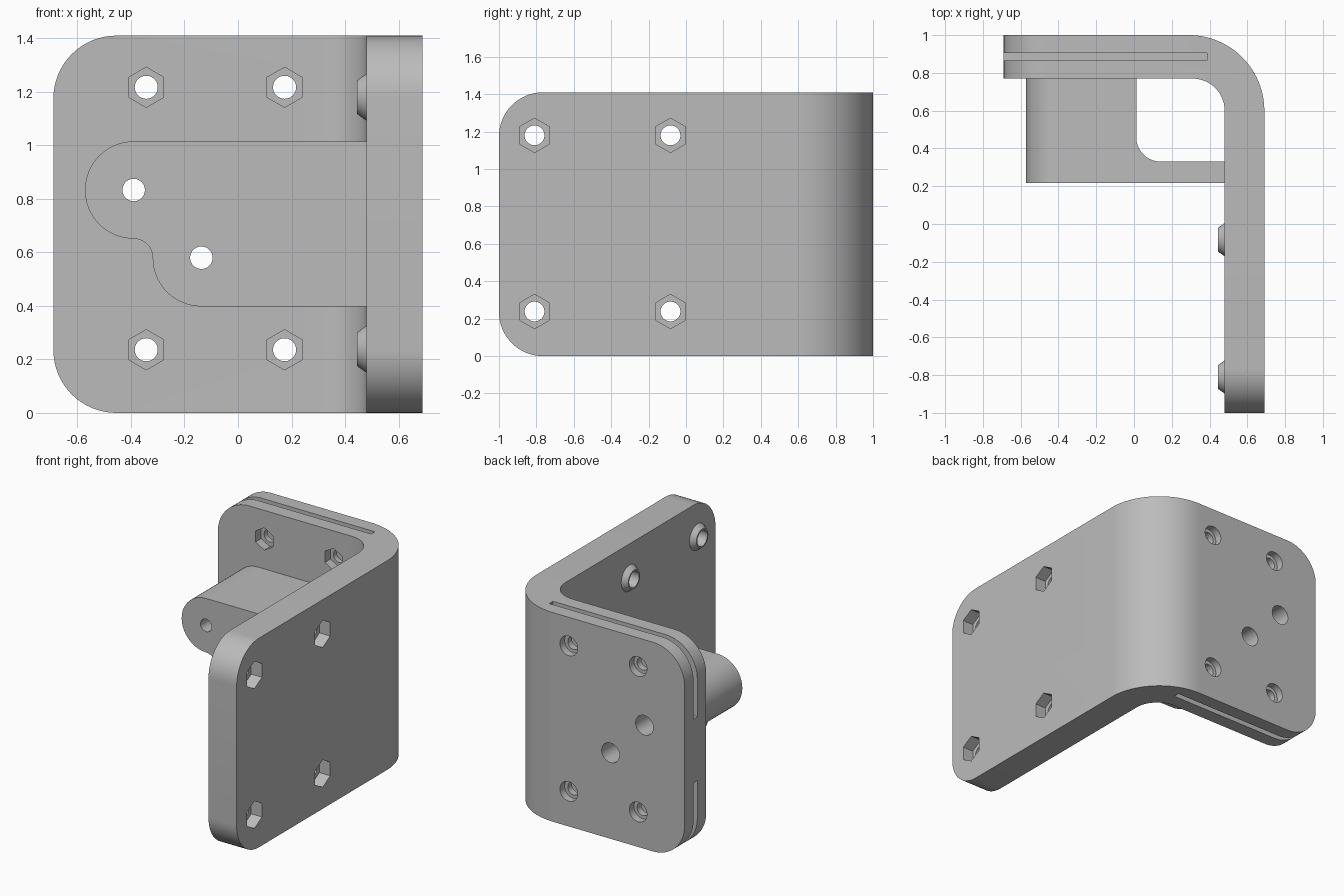
import bpy, bmesh, math
from math import pi, cos, sin
from mathutils import Vector, Matrix

cube = bpy.data.objects.get("Cube")
if cube:
    bpy.data.objects.remove(cube, do_unlink=True)

grey = bpy.data.materials.new("matte grey")
grey.use_nodes = True
COLOUR = (0.5, 0.5, 0.5, 1)
grey.diffuse_color = COLOUR
grey.node_tree.nodes["Principled BSDF"].inputs["Base Color"].default_value = COLOUR

H = 1.41            # height of the bracket


def arc(cx, cy, r, a0, a1, n=16):
    """Points on an arc, angles in degrees."""
    angles = [math.radians(a0 + (a1 - a0) * i / n) for i in range(n + 1)]
    return [(cx + r * cos(a), cy + r * sin(a)) for a in angles]


def make(name, bm):
    bmesh.ops.recalc_face_normals(bm, faces=bm.faces)
    mesh = bpy.data.meshes.new(name)
    bm.to_mesh(mesh)
    bm.free()
    mesh.materials.append(grey)
    obj = bpy.data.objects.new(name, mesh)
    bpy.context.collection.objects.link(obj)
    return obj


def prism(name, pts, lo, hi, axis="z", bevel_rule=None):
    """Extrude an outline: xy along z, or xz along y."""
    place = (lambda u, v: (u, v, lo)) if axis == "z" else (lambda u, v: (u, lo, v))
    step = Vector((0, 0, hi - lo)) if axis == "z" else Vector((0, hi - lo, 0))
    bm = bmesh.new()
    face = bm.faces.new([bm.verts.new(place(u, v)) for u, v in pts])
    new = bmesh.ops.extrude_face_region(bm, geom=[face])["geom"]
    bmesh.ops.translate(bm, vec=step, verts=[g for g in new if isinstance(g, bmesh.types.BMVert)])
    bmesh.ops.recalc_face_normals(bm, faces=bm.faces)
    if bevel_rule:
        edges = [e for e in bm.edges if bevel_rule(e)]
        bmesh.ops.bevel(bm, geom=edges, offset=0.235, segments=16, profile=0.5, affect="EDGES")
    return make(name, bm)


def peg(name, axis, at, lo, hi, r, r2=None, sides=48):
    """Cylinder, cone or hexagon along x or y, from lo to hi."""
    bm = bmesh.new()
    bmesh.ops.create_cone(bm, cap_ends=True, segments=sides, radius1=r,
                          radius2=r if r2 is None else r2, depth=hi - lo)
    mid = (lo + hi) / 2
    if axis == "x":
        mat = Matrix.Translation((mid, at[0], at[1])) @ Matrix.Rotation(pi / 2, 4, "Y")
        if sides == 6:
            mat = mat @ Matrix.Rotation(pi / 2, 4, "Z")
    else:
        mat = Matrix.Translation((at[0], mid, at[1])) @ Matrix.Rotation(-pi / 2, 4, "X")
    if sides == 6:       # put a corner of the hexagon at the top
        top = max((mat @ v.co).z for v in bm.verts)
        if top - at[1] < r * 0.95:
            mat = mat @ Matrix.Rotation(pi / 6, 4, "Z")
    bmesh.ops.transform(bm, matrix=mat, verts=bm.verts)
    return make(name, bm)


def combine(target, tool, operation):
    mod = target.modifiers.new("combine", "BOOLEAN")
    mod.operation = operation
    mod.solver = "EXACT"
    mod.object = tool
    bpy.context.view_layer.objects.active = target
    bpy.ops.object.modifier_apply(modifier=mod.name)
    bpy.data.objects.remove(tool, do_unlink=True)


def free_corner(e):
    """Horizontal end edges of the two plates."""
    a, b = e.verts[0].co, e.verts[1].co
    ends = all(v.x < -0.68 for v in (a, b)) or all(v.y < -0.99 for v in (a, b))
    return ends and abs(a.z - b.z) < 0.01


# L-shaped bracket with rounded bend and rounded free corners
outline = [(-0.69, 1)] + arc(0.29, 0.6, 0.4, 90, 0, 28) + [(0.69, -1), (0.48, -1)]
outline += arc(0.31, 0.6, 0.17, 0, 90) + [(-0.69, 0.77)]
bracket = prism("bracket", outline, 0, H, "z", free_corner)

# Stepped mounting pad joined to both plates
side = [(0.55, 1.015)] + arc(-0.39, 0.833, 0.182, 90, 270, 32)
side += arc(-0.39, 0.58, 0.071, 90, 0, 10)[1:] + arc(-0.137, 0.58, 0.182, 180, 270)[1:]
side += [(0.55, 0.398)]
pad = prism("pad", side, 0.217, 0.82, "y")
gap = [(0.012, 0.9)] + arc(0.142, 0.46, 0.13, 180, 270) + [(0.6, 0.33), (0.6, 0.9)]
combine(pad, prism("pad_gap", gap, 0.2, 1.2), "DIFFERENCE")
combine(bracket, pad, "UNION")

# Side plate: tapered bosses inside, hexagonal pockets outside
for y in (-0.81, -0.083):
    for z in (0.238, 1.18):
        combine(bracket, peg("boss", "x", (y, z), 0.445, 0.5, 0.063, 0.102), "UNION")
        combine(bracket, peg("bolt_hole", "x", (y, z), 0.3, 0.9, 0.053), "DIFFERENCE")
        combine(bracket, peg("nut_pocket", "x", (y, z), 0.61, 0.8, 0.092, sides=6), "DIFFERENCE")

# Back plate: hexagonal pockets in front, round recesses behind
for x in (-0.343, 0.174):
    for z in (0.236, 1.217):
        combine(bracket, peg("bolt_hole", "y", (x, z), 0.6, 1.2, 0.043), "DIFFERENCE")
        combine(bracket, peg("nut_pocket", "y", (x, z), 0.7, 0.83, 0.075, sides=6), "DIFFERENCE")
        combine(bracket, peg("recess", "y", (x, z), 0.95, 1.1, 0.066), "DIFFERENCE")

# Pad holes with deep recesses from the back
for at in ((-0.39, 0.833), (-0.137, 0.58)):
    combine(bracket, peg("pad_hole", "y", at, 0.1, 1.2, 0.042), "DIFFERENCE")
    combine(bracket, peg("pad_recess", "y", at, 0.45, 1.1, 0.066), "DIFFERENCE")

# Thin slots from the top and bottom edges of the back plate
for lo, hi in ((-0.1, 0.49), (0.92, H + 0.1)):
    slot = [(-0.8, 0.865), (0.387, 0.865), (0.387, 0.905), (-0.8, 0.905)]
    combine(bracket, prism("slot", slot, lo, hi), "DIFFERENCE")

bpy.ops.object.select_all(action="DESELECT")
bracket.select_set(True)
bpy.context.view_layer.objects.active = bracket
bpy.ops.object.shade_smooth_by_angle(angle=math.radians(30))
